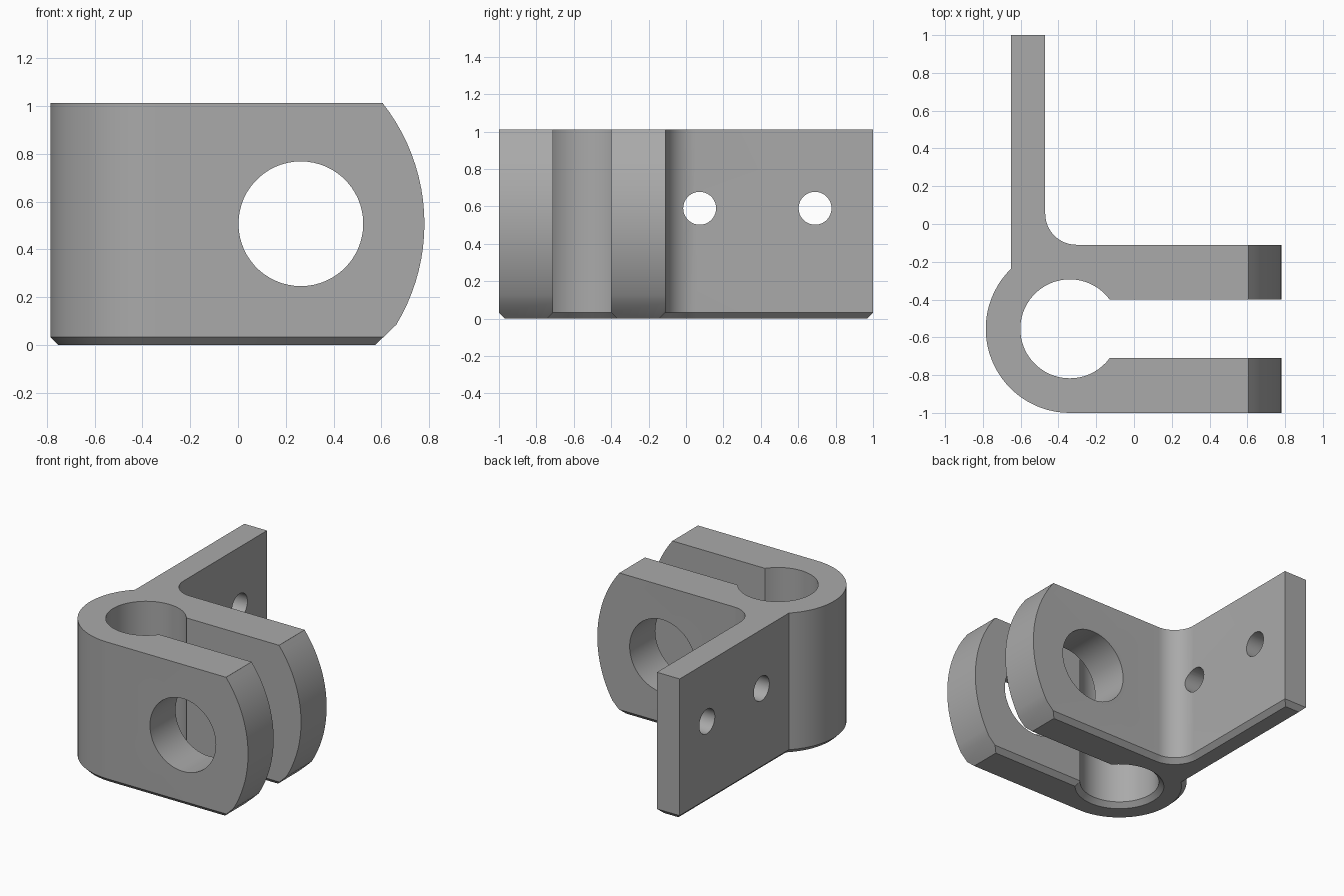
import bpy, bmesh
from math import radians, cos, sin
from mathutils import Vector

default = bpy.data.objects.get("Cube")
if default:
    bpy.data.objects.remove(default, do_unlink=True)

HEIGHT, CHAMFER = 1.012, 0.033

steel = bpy.data.materials.new("plain grey")
steel.use_nodes = True
GREY = (0.4, 0.4, 0.4, 1)
steel.diffuse_color = GREY
steel.node_tree.nodes["Principled BSDF"].inputs["Base Color"].default_value = GREY


def arc(cx, cy, r, start, end, n):
    angles = [radians(start + (end - start) * i / n) for i in range(n + 1)]
    return [Vector((cx + r * cos(a), cy + r * sin(a))) for a in angles]


def inset(points, d):
    """Move every edge of a counter-clockwise outline inwards by d."""
    result = []
    for i, p in enumerate(points):
        a = (p - points[i - 1]).normalized()
        b = (points[(i + 1) % len(points)] - p).normalized()
        na, nb = Vector((-a.y, a.x)), Vector((-b.y, b.x))
        result.append(p + (na + nb) * d / (1 + na.dot(nb)))
    return result


def loft(name, rings):
    """Skin matching rings of 3D points and cap both ends."""
    bm = bmesh.new()
    loops = [[bm.verts.new(p) for p in ring] for ring in rings]
    n = len(loops[0])
    for low, high in zip(loops, loops[1:]):
        for i in range(n):
            j = (i + 1) % n
            bm.faces.new((low[i], low[j], high[j], high[i]))
    bm.faces.new(loops[0][::-1])
    bm.faces.new(loops[-1])
    bmesh.ops.recalc_face_normals(bm, faces=bm.faces)
    mesh = bpy.data.meshes.new(name)
    bm.to_mesh(mesh)
    bm.free()
    mesh.materials.append(steel)
    obj = bpy.data.objects.new(name, mesh)
    bpy.context.collection.objects.link(obj)
    return obj


def cut(target, cutter, operation):
    cutter.hide_render = True
    mod = target.modifiers.new("cut", "BOOLEAN")
    mod.object, mod.operation, mod.solver = cutter, operation, "EXACT"
    bpy.context.view_layer.objects.active = target
    bpy.ops.object.modifier_apply(modifier=mod.name)
    bpy.data.objects.remove(cutter, do_unlink=True)


# Plan outline: rear arm, fillet, flange, round clamp, front arm, bore
outline = [Vector((0.9, -0.4)), Vector((0.9, -0.11))]
outline += arc(-0.305, 0.055, 0.165, 270, 180, 14)
outline += [Vector((-0.47, 1)), Vector((-0.65, 1))]
outline += arc(-0.34, -0.555, 0.445, 134.2, 270, 28)
outline += [Vector((0.9, -1)), Vector((0.9, -0.71))]
outline += arc(-0.34, -0.555, 0.262, -36.3, -323.7, 48)

# Body with a chamfer round its lower edge
bracket = loft("clamp_bracket", [
    [p.to_3d() for p in inset(outline, CHAMFER)],
    [Vector((p.x, p.y, CHAMFER)) for p in outline],
    [Vector((p.x, p.y, HEIGHT)) for p in outline],
])

# Rounded arm ends with a sloped lower corner
side = [Vector((-1, -0.1)), Vector((0.47, -0.1))]
side += arc(-0.036, 0.507, 0.816, -31.2, 38.2, 20)
side += [Vector((0.605, 1.2)), Vector((-1, 1.2))]
cut(bracket, loft("arm_end_shape", [[Vector((p.x, y, p.y)) for p in side]
                                    for y in (-1.2, 1.2)]), "INTERSECT")

# Pin hole through both arms
ring = arc(0.263, 0.507, 0.261, 0, 354, 59)
cut(bracket, loft("pin_cutter", [[Vector((p.x, y, p.y)) for p in ring]
                                 for y in (-1.2, 0.1)]), "DIFFERENCE")

# Two screw holes through the flange
for y in (0.073, 0.69):
    ring = arc(y, 0.59, 0.088, 0, 350, 35)
    cut(bracket, loft("screw_cutter", [[Vector((x, p.x, p.y)) for p in ring]
                                       for x in (-0.9, -0.3)]), "DIFFERENCE")

bpy.ops.object.select_all(action="DESELECT")
bracket.select_set(True)
bpy.context.view_layer.objects.active = bracket
bpy.ops.object.shade_smooth_by_angle(angle=radians(25))
